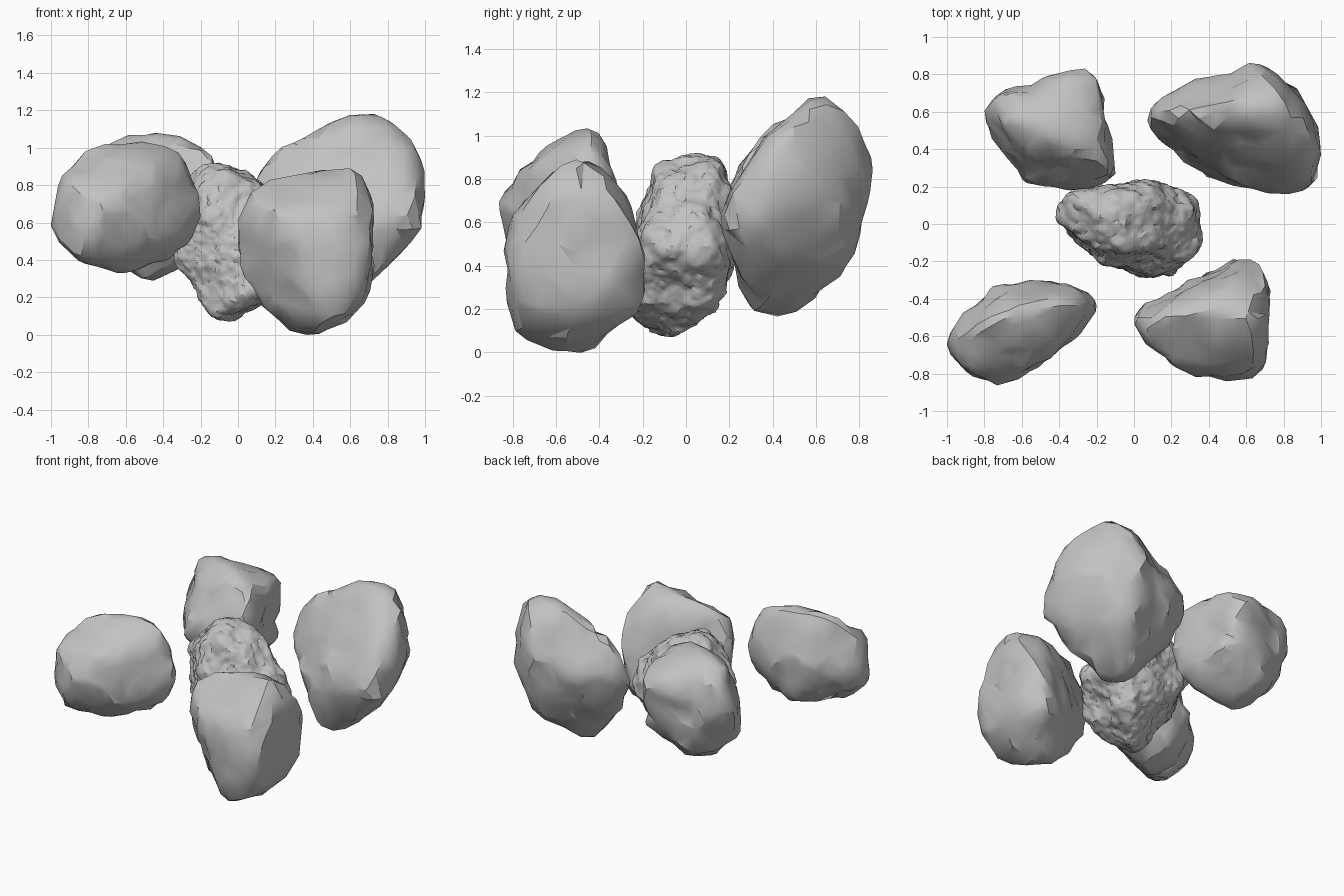
import bpy
import bmesh
import math
from mathutils import Vector, noise
from mathutils.bvhtree import BVHTree

cube = bpy.data.objects.get("Cube")
if cube:
    bpy.data.objects.remove(cube, do_unlink=True)

stone = bpy.data.materials.new("grey stone")
stone.use_nodes = True
grey = (0.54, 0.54, 0.54, 1)
stone.diffuse_color = grey
stone.node_tree.nodes["Principled BSDF"].inputs["Base Color"].default_value = grey


def bounds(points):
    low = Vector([min(p[axis] for p in points) for axis in range(3)])
    high = Vector([max(p[axis] for p in points) for axis in range(3)])
    return low, high


def hull_tree(corners):
    """Convex envelope of the rock's main corners, used as a shrink target."""
    hull = bmesh.new()
    for corner in corners:
        hull.verts.new(corner)
    bmesh.ops.convex_hull(hull, input=hull.verts)
    tree = BVHTree.FromBMesh(hull)
    hull.free()
    return tree


def restore_size(mesh, low, high):
    """Undo the slight shrinkage that smoothing causes."""
    now_low, now_high = bounds([v.co for v in mesh.verts])
    for v in mesh.verts:
        for axis in range(3):
            share = (v.co[axis] - now_low[axis]) / (now_high[axis] - now_low[axis])
            v.co[axis] = low[axis] + share * (high[axis] - low[axis])


def press_dents(mesh, dents, centre):
    """Push shallow hollows towards the centre; each dent is (spot, depth)."""
    for spot, depth in dents:
        for v in mesh.verts:
            gap = (v.co - Vector(spot)).length / 0.15
            v.co += (centre - v.co).normalized() * depth * math.exp(-gap * gap)


def make_rock(name, corners, dents, detail, smoothing, roughen, keep, angle):
    low, high = bounds(corners)
    centre = (low + high) / 2
    tree = hull_tree(corners)
    mesh = bmesh.new()
    bmesh.ops.create_icosphere(mesh, subdivisions=detail, radius=1)
    for v in mesh.verts:
        hit = tree.ray_cast(centre, v.co.normalized())[0]
        v.co = hit if hit else centre
    for step in range(smoothing):
        bmesh.ops.smooth_vert(mesh, verts=mesh.verts, factor=0.5,
                              use_axis_x=True, use_axis_y=True, use_axis_z=True)
    press_dents(mesh, dents, centre)
    mesh.normal_update()
    moves = [v.normal * roughen(v.co) for v in mesh.verts]
    for v, move in zip(mesh.verts, moves):
        v.co += move
    restore_size(mesh, low, high)
    data = bpy.data.meshes.new(name)
    mesh.to_mesh(data)
    mesh.free()
    data.materials.append(stone)
    rock = bpy.data.objects.new(name, data)
    bpy.context.collection.objects.link(rock)
    bpy.ops.object.select_all(action="DESELECT")
    rock.select_set(True)
    bpy.context.view_layer.objects.active = rock
    # Uneven chipped facets
    chips = rock.modifiers.new("chipped facets", "DECIMATE")
    chips.ratio = keep
    bpy.ops.object.modifier_apply(modifier=chips.name)
    bpy.ops.object.shade_smooth_by_angle(angle=math.radians(angle))


def chipped(p):
    return 0.014 * noise.noise(p * 4) + 0.026 * noise.noise(p * 10)


def craggy(p):
    lumps = 0.03 * noise.noise(p * 6)
    creases = 0.02 * (abs(noise.noise(p * 10)) - 0.2)
    grains = 0.009 * noise.noise(p * 24) + 0.006 * noise.noise(p * 60)
    return lumps + creases + grains


def outer_rock(name, corners, dents):
    make_rock(name, corners, dents, detail=4, smoothing=2,
              roughen=chipped, keep=0.35, angle=30)


# Four chipped boulders around the middle
outer_rock("front_right_rock", [
    (-1, -.64, .64), (-.9, -.75, .79), (-.55, -.4, 1.03), (-.74, -.5, 1),
    (-.35, -.4, .98), (-.2, -.44, .7), (-.7, -.86, .66), (-.5, -.72, .85),
    (-.85, -.8, .41), (-.63, -.6, .33), (-.32, -.45, .43), (-.7, -.3, .7),
    (-.35, -.3, .7), (-.9, -.45, .6), (-.6, -.35, .42), (-.42, -.68, .5),
    (-.9, -.6, .88), (-.23, -.42, .86), (-.94, -.67, .46),
    (-.22, -.45, .56)], [])

outer_rock("back_right_rock", [
    (-.8, .57, .72), (-.7, .6, 1.02), (-.6, .5, 1.08), (-.5, .5, 1.08),
    (-.3, .4, 1.04), (-.15, .3, .98), (-.1, .25, .7), (-.27, .83, .86),
    (-.45, .77, .92), (-.2, .74, .94), (-.18, .7, .5), (-.5, .45, .29),
    (-.27, .3, .4), (-.57, .2, .65), (-.25, .18, .7), (-.74, .5, .5),
    (-.5, .7, .4), (-.7, .7, .75)],
    [((-.13, .58, .7), .06), ((-.6, .76, .8), .02)])

outer_rock("front_left_rock", [
    (0, -.51, .5), (.05, -.55, .77), (.16, -.5, .83), (.57, -.5, .89),
    (.66, -.52, .88), (.73, -.55, .77), (.73, -.27, .62), (.66, -.19, .42),
    (.73, -.42, .2), (.5, -.84, .45), (.66, -.81, .62), (.25, -.79, .6),
    (.27, -.5, .02), (.42, -.5, 0), (.62, -.55, .1), (.52, -.81, .07),
    (.57, -.22, .16), (.06, -.5, .27), (.3, -.32, .4), (.5, -.32, .78),
    (.69, -.79, .25), (.73, -.72, .5)],
    [((.36, -.5, .88), .03), ((.3, -.28, .5), .03)])

outer_rock("back_left_rock", [
    (.07, .57, .68), (.18, .58, .95), (.4, .64, 1.04), (.6, .6, 1.18),
    (.72, .62, 1.18), (.87, .55, 1.09), (.82, .45, 1.05), (.92, .34, .93),
    (1, .42, .78), (.91, .16, .65), (.98, .3, .52), (.64, .86, .82),
    (.24, .73, .74), (.75, .76, 1.08), (.88, .7, .7), (.45, .4, .17),
    (.62, .35, .2), (.5, .6, .2), (.2, .5, .45), (.4, .26, .4),
    (.62, .24, .65), (.68, .77, .4), (.5, .3, .24), (.13, .5, .68)],
    [((.4, .78, .9), .03)])

# Finely weathered stone in the middle
make_rock("centre_rock", [
    (-.42, .05, .65), (-.35, .17, .75), (-.22, .08, .91), (-.05, .05, .92),
    (.12, .14, .86), (-.05, -.14, .88), (-.1, .17, .89), (-.22, -.13, .8),
    (.14, -.1, .8), (.05, .24, .7), (.37, -.08, .5), (.33, .14, .5),
    (.3, .1, .68), (.32, -.2, .56), (.18, -.29, .28), (-.03, -.07, .07),
    (.12, .13, .18), (-.13, -.17, .13), (-.22, -.08, .23), (-.3, -.1, .46),
    (-.15, -.22, .7), (.03, -.28, .2), (.18, .23, .4), (-.2, .22, .5),
    (0, -.24, .6)],
    [((.25, 0, .8), .04), ((.25, -.2, .7), .03), ((-.1, -.25, .42), .02)],
    detail=6, smoothing=8, roughen=craggy, keep=0.8, angle=30)
